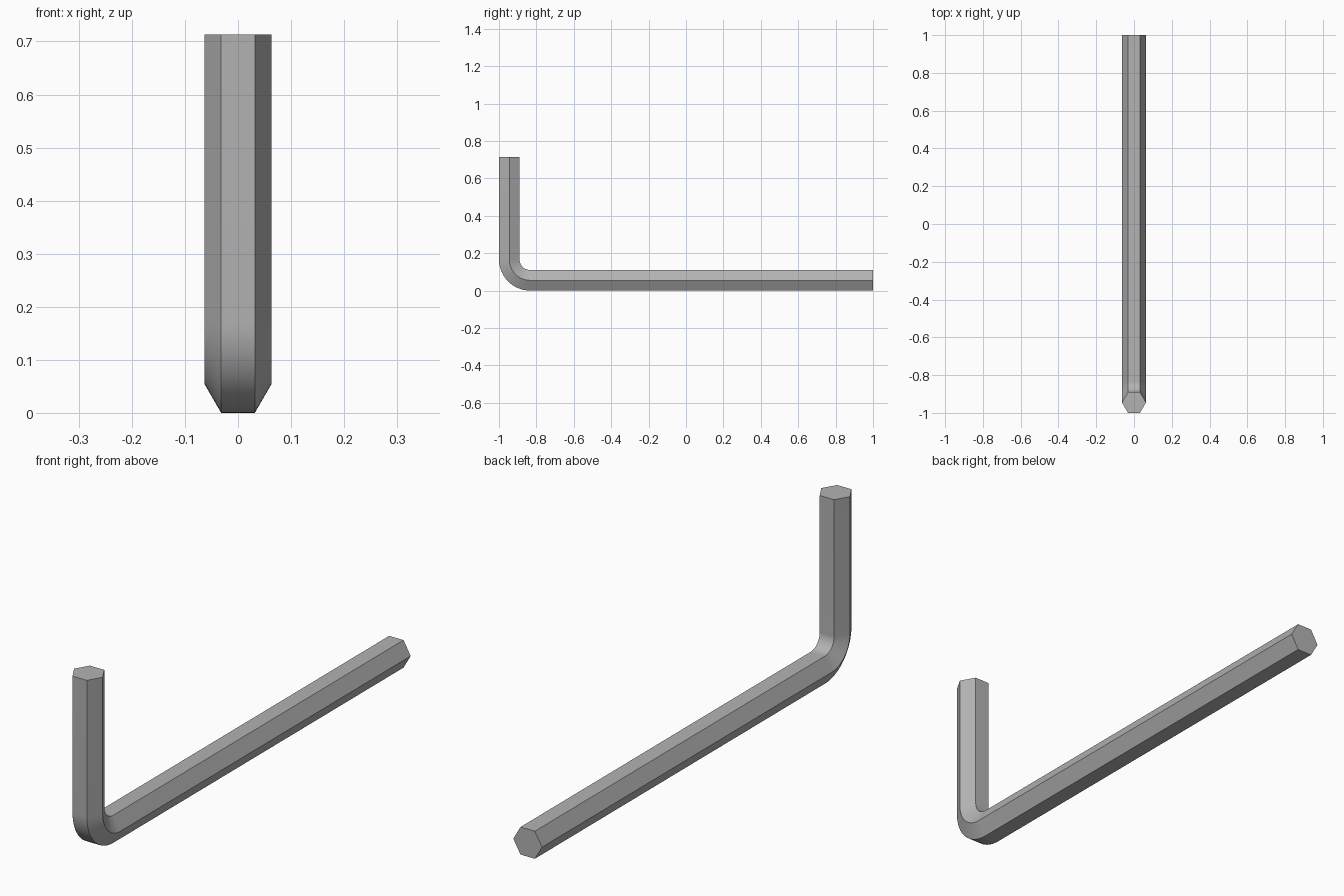
import bpy, bmesh, math
from mathutils import Vector

cube = bpy.data.objects.get("Cube")
if cube:
    bpy.data.objects.remove(cube, do_unlink=True)

APOTHEM = 0.055
RADIUS = APOTHEM / math.cos(math.pi / 6)
BEND = 0.112          # bend radius on the centre line
HEIGHT = 0.713
STEPS = 16

steel = bpy.data.materials.new("grey steel")
steel.use_nodes = True
colour = (0.45, 0.45, 0.45, 1)
steel.diffuse_color = colour
steel.node_tree.nodes["Principled BSDF"].inputs["Base Color"].default_value = colour

# Centre line: short arm, rounded bend, long arm, each with its outward direction
cy, cz = -1 + APOTHEM + BEND, APOTHEM + BEND
path = [(Vector((0, cy - BEND, HEIGHT)), Vector((0, -1, 0)))]
for i in range(STEPS + 1):
    a = math.pi / 2 * i / STEPS
    out = Vector((0, -math.cos(a), -math.sin(a)))
    path.append((Vector((0, cy, cz)) + out * BEND, out))
path.append((Vector((0, 1, APOTHEM)), Vector((0, 0, -1))))

# Sweep the hexagonal section along the centre line and cap both ends
bm = bmesh.new()
rings = []
for centre, out in path:
    ring = []
    for k in range(6):
        a = k * math.pi / 3
        offset = Vector((1, 0, 0)) * math.cos(a) + out * math.sin(a)
        ring.append(bm.verts.new(centre + offset * RADIUS))
    rings.append(ring)
for r, s in zip(rings, rings[1:]):
    for k in range(6):
        n = (k + 1) % 6
        bm.faces.new((r[k], r[n], s[n], s[k]))
bm.faces.new(rings[0])
bm.faces.new(rings[-1])
bmesh.ops.recalc_face_normals(bm, faces=bm.faces)

mesh = bpy.data.meshes.new("hex_key")
bm.to_mesh(mesh)
bm.free()
mesh.materials.append(steel)
key = bpy.data.objects.new("hex_key", mesh)
bpy.context.collection.objects.link(key)

# Smooth bend, sharp hexagon edges
bpy.ops.object.select_all(action='DESELECT')
key.select_set(True)
bpy.context.view_layer.objects.active = key
bpy.ops.object.shade_smooth_by_angle(angle=math.radians(30))
